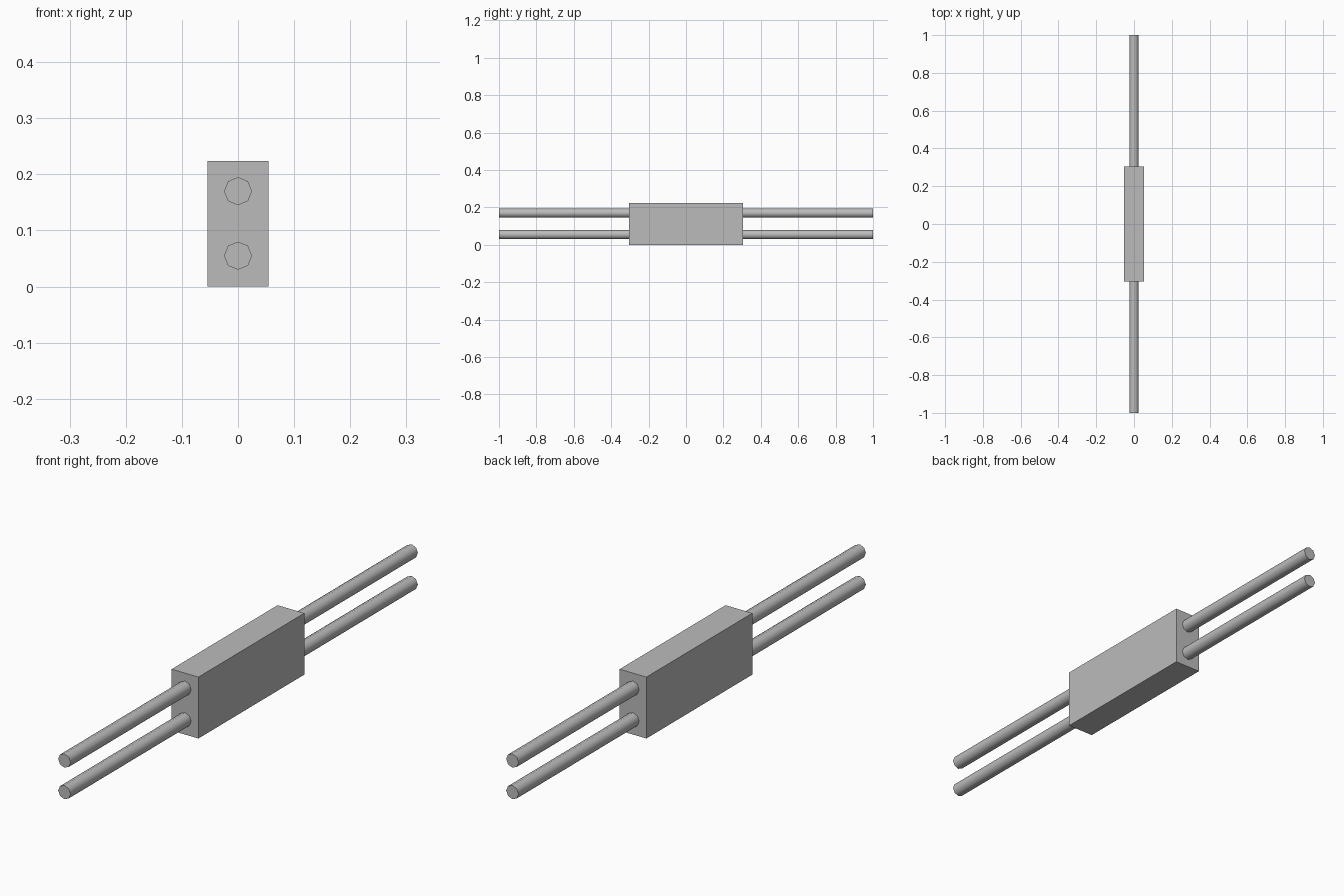
import bpy
import math

if "Cube" in bpy.data.objects:
    bpy.data.objects.remove(bpy.data.objects["Cube"])

grey = bpy.data.materials.new("grey")
grey.diffuse_color = (0.5, 0.5, 0.5, 1)
grey.use_nodes = True
grey.node_tree.nodes["Principled BSDF"].inputs["Base Color"].default_value = grey.diffuse_color

BODY_HALF_Y = 0.305
BODY_HEIGHT = 0.224


def finish(name):
    ob = bpy.context.object
    ob.name = name
    ob.data.materials.append(grey)
    return ob


# Rectangular body block
bpy.ops.mesh.primitive_cube_add(size=1, location=(0, 0, BODY_HEIGHT / 2))
body = finish("body")
body.scale = (0.108, 2 * BODY_HALF_Y, BODY_HEIGHT)
bpy.ops.object.transform_apply(location=False, rotation=False, scale=True)

# Two eight-sided rods running lengthwise through the body
for name, z in (("lower_rod", 0.055), ("upper_rod", 0.17)):
    bpy.ops.mesh.primitive_cylinder_add(
        vertices=8, radius=0.025, depth=2,
        location=(0, 0, z), rotation=(math.pi / 2, 0, 0))
    finish(name)
    bpy.ops.object.shade_smooth_by_angle(angle=math.radians(50))
